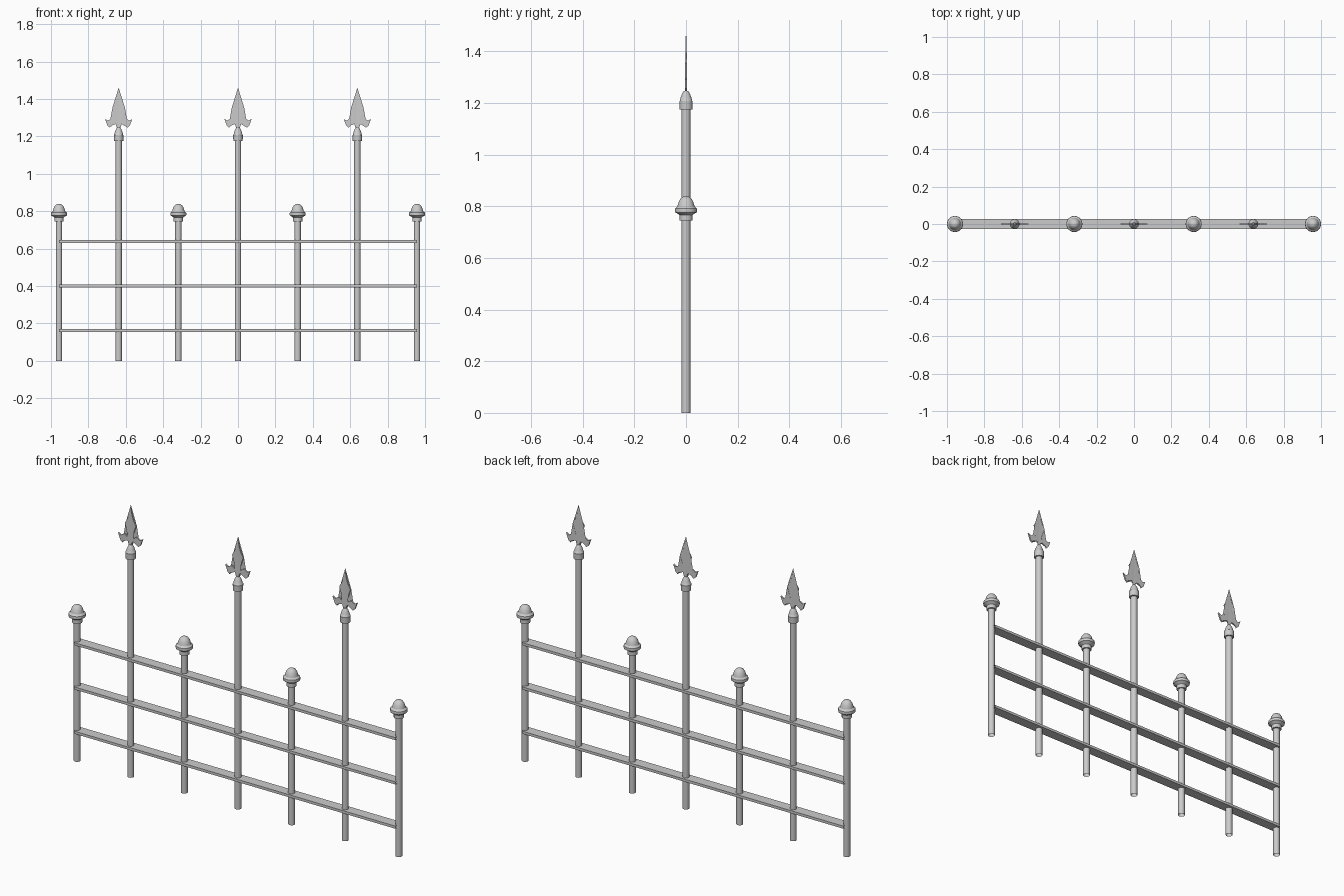
import bpy, bmesh, math

if "Cube" in bpy.data.objects:
    bpy.data.objects.remove(bpy.data.objects["Cube"])

SPACING = 0.319
SEGS = 24

def make_object(name, bm, smooth=True):
    bmesh.ops.recalc_face_normals(bm, faces=bm.faces)
    mesh = bpy.data.meshes.new(name)
    bm.to_mesh(mesh)
    bm.free()
    ob = bpy.data.objects.new(name, mesh)
    bpy.context.collection.objects.link(ob)
    if smooth:
        bpy.ops.object.select_all(action='DESELECT')
        bpy.context.view_layer.objects.active = ob
        ob.select_set(True)
        bpy.ops.object.shade_smooth_by_angle(angle=math.radians(30))
    return ob

def lathe(name, profile, x):
    """Revolve (radius, z) points around the vertical line at x."""
    bm = bmesh.new()
    vs = [bm.verts.new((x + r, 0, z)) for r, z in profile]
    es = [bm.edges.new(pair) for pair in zip(vs, vs[1:])]
    bmesh.ops.spin(bm, geom=vs + es, cent=(x, 0, 0), axis=(0, 0, 1),
                   angle=math.tau, steps=SEGS, use_duplicate=False)
    bmesh.ops.remove_doubles(bm, verts=bm.verts, dist=1e-5)
    return make_object(name, bm)

# profiles of the turned parts
ACORN = [(0.017, 0.745), (0.025, 0.745), (0.025, 0.766), (0.030, 0.770),
         (0.042, 0.777), (0.043, 0.784), (0.042, 0.792), (0.033, 0.800),
         (0.031, 0.808), (0.027, 0.820), (0.020, 0.831), (0.011, 0.837),
         (0.0, 0.839)]
COLLAR = [(0.017, 1.174), (0.025, 1.174), (0.026, 1.207), (0.024, 1.209),
          (0.020, 1.224), (0.014, 1.238), (0.008, 1.247), (0.0, 1.248)]

# right half of the spearhead outline, tip to foot
SPEAR = [(0.004, 1.43), (0.010, 1.402), (0.020, 1.378), (0.033, 1.355),
         (0.023, 1.325), (0.012, 1.292), (0.018, 1.283), (0.032, 1.295),
         (0.044, 1.293), (0.056, 1.284), (0.073, 1.293), (0.066, 1.275),
         (0.060, 1.258), (0.048, 1.247), (0.044, 1.256), (0.030, 1.262),
         (0.016, 1.266), (0.008, 1.258), (0.008, 1.240)]

def spearhead(name, x):
    outline = [(0, 1.46)] + SPEAR + [(-a, z) for a, z in reversed(SPEAR)]
    bm = bmesh.new()
    sides = []
    for s in (-1, 1):
        ring = []
        for a, z in outline:
            half = 0.004 if z < 1.36 else 0.004 - 0.003 * (z - 1.36) / 0.1
            ring.append(bm.verts.new((x + a, s * half, z)))
        sides.append(ring)
    front, back = sides
    n = len(outline)
    for i in range(n):
        j = (i + 1) % n
        bm.faces.new((front[i], front[j], back[j], back[i]))
    caps = [bm.faces.new(front), bm.faces.new(back)]
    bmesh.ops.triangulate(bm, faces=caps)
    return make_object(name, bm, smooth=False)

# posts alternate short with acorn, tall with spear
for i in range(7):
    x = (i - 3) * SPACING
    if i % 2 == 0:
        lathe("short_post", [(0.017, 0), (0.017, 0.75)], x)
        lathe("acorn_finial", ACORN, x)
    else:
        lathe("tall_post", [(0.017, 0), (0.017, 1.18)], x)
        lathe("spear_collar", COLLAR, x)
        spearhead("spearhead", x)

# flat horizontal rails, open at the ends
for z in (0.162, 0.40, 0.638):
    bm = bmesh.new()
    bmesh.ops.create_cube(bm, size=1)
    bmesh.ops.delete(bm, geom=[f for f in bm.faces if abs(f.normal.x) > 0.9],
                     context='FACES_ONLY')
    bmesh.ops.scale(bm, vec=(6 * SPACING, 0.056, 0.014), verts=bm.verts)
    bmesh.ops.translate(bm, vec=(0, 0, z), verts=bm.verts)
    make_object("rail", bm, smooth=False)
